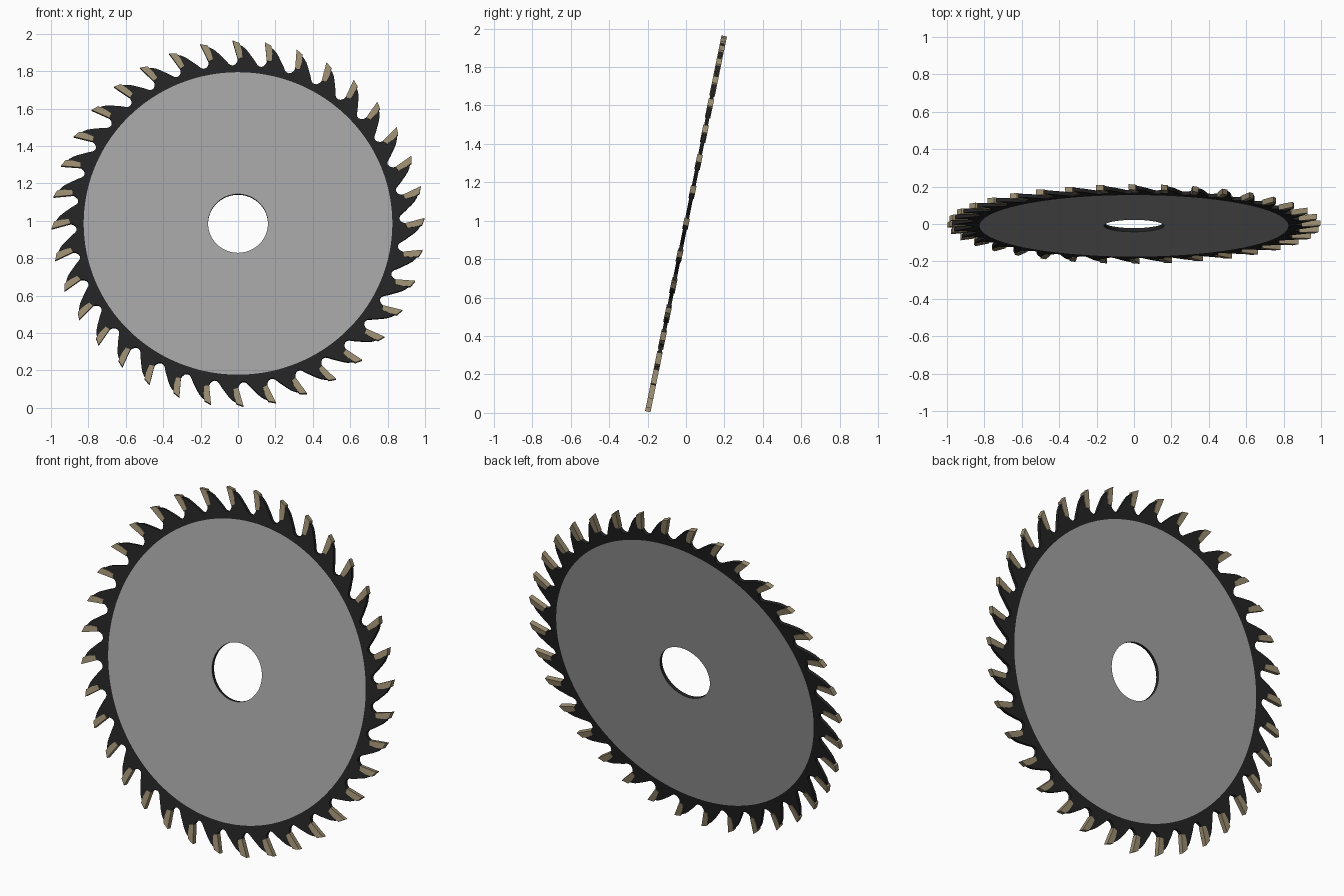
import bpy, bmesh, math
from mathutils import Matrix

if "Cube" in bpy.data.objects:
    bpy.data.objects.remove(bpy.data.objects["Cube"])

TEETH = 36
TILT = math.radians(-11.5)
PLACE = Matrix.Translation((0, 0, 0.984)) @ Matrix.Rotation(TILT, 4, 'X')


def material(name, rgb):
    m = bpy.data.materials.new(name)
    m.diffuse_color = (*rgb, 1)
    m.use_nodes = True
    m.node_tree.nodes["Principled BSDF"].inputs["Base Color"].default_value = m.diffuse_color
    return m


steel = material("grey_steel", (0.36, 0.36, 0.36))
black = material("black_coating", (0.017, 0.017, 0.017))
carbide = material("tan_carbide", (0.32, 0.26, 0.16))


def polar(r, deg, y):
    a = math.radians(deg)
    return (r * math.cos(a), y, r * math.sin(a))


def finish(name, bm, mats):
    bmesh.ops.recalc_face_normals(bm, faces=bm.faces)
    bm.transform(PLACE)
    me = bpy.data.meshes.new(name)
    bm.to_mesh(me)
    bm.free()
    for m in mats:
        me.materials.append(m)
    ob = bpy.data.objects.new(name, me)
    bpy.context.collection.objects.link(ob)
    return ob


# blade body: bore ring, grey disc ring and toothed rim, on both sides
# one tooth pitch (radius, degrees): gullet, rising back, shoulder, seat
tooth = [(0.900, 0.0), (0.882, 0.3), (0.869, 0.9), (0.863, 1.7), (0.864, 2.5),
         (0.871, 3.2), (0.883, 3.8), (0.897, 4.5), (0.915, 5.5), (0.935, 6.5),
         (0.953, 7.5), (0.966, 8.5), (0.976, 9.5), (0.905, 9.75)]
rim = [(r, a + i * 360 / TEETH) for i in range(TEETH) for r, a in tooth]
bm = bmesh.new()
H = 0.01
sides = []
for y in (-H, H):
    sides.append([[bm.verts.new(polar(r, a, y)) for _, a in rim] for r in (0.16, 0.825)]
                 + [[bm.verts.new(polar(r, a, y)) for r, a in rim]])
n = len(rim)
for i in range(n):
    j = (i + 1) % n
    for rings in sides:
        for k in (0, 1):
            f = bm.faces.new((rings[k][i], rings[k][j], rings[k + 1][j], rings[k + 1][i]))
            f.material_index = k
    for k in (0, 2):  # bore wall and tooth edges
        f = bm.faces.new((sides[0][k][i], sides[0][k][j], sides[1][k][j], sides[1][k][i]))
        f.material_index = 1
finish("blade_body", bm, [steel, black])

# carbide tips: slightly wider than the body, leaning forward
tip = [(0.998, 1.7), (0.984, -0.5), (0.945, -1.2), (0.905, -1.5), (0.897, 0.1)]
bm = bmesh.new()
W = 0.0145
for i in range(TEETH):
    a0 = i * 360 / TEETH
    f, b = [[bm.verts.new(polar(r, a + a0, y)) for r, a in tip] for y in (-W, W)]
    bm.faces.new(f)
    bm.faces.new(b)
    for k in range(len(tip)):
        m = (k + 1) % len(tip)
        bm.faces.new((f[k], f[m], b[m], b[k]))
finish("carbide_tips", bm, [carbide])
